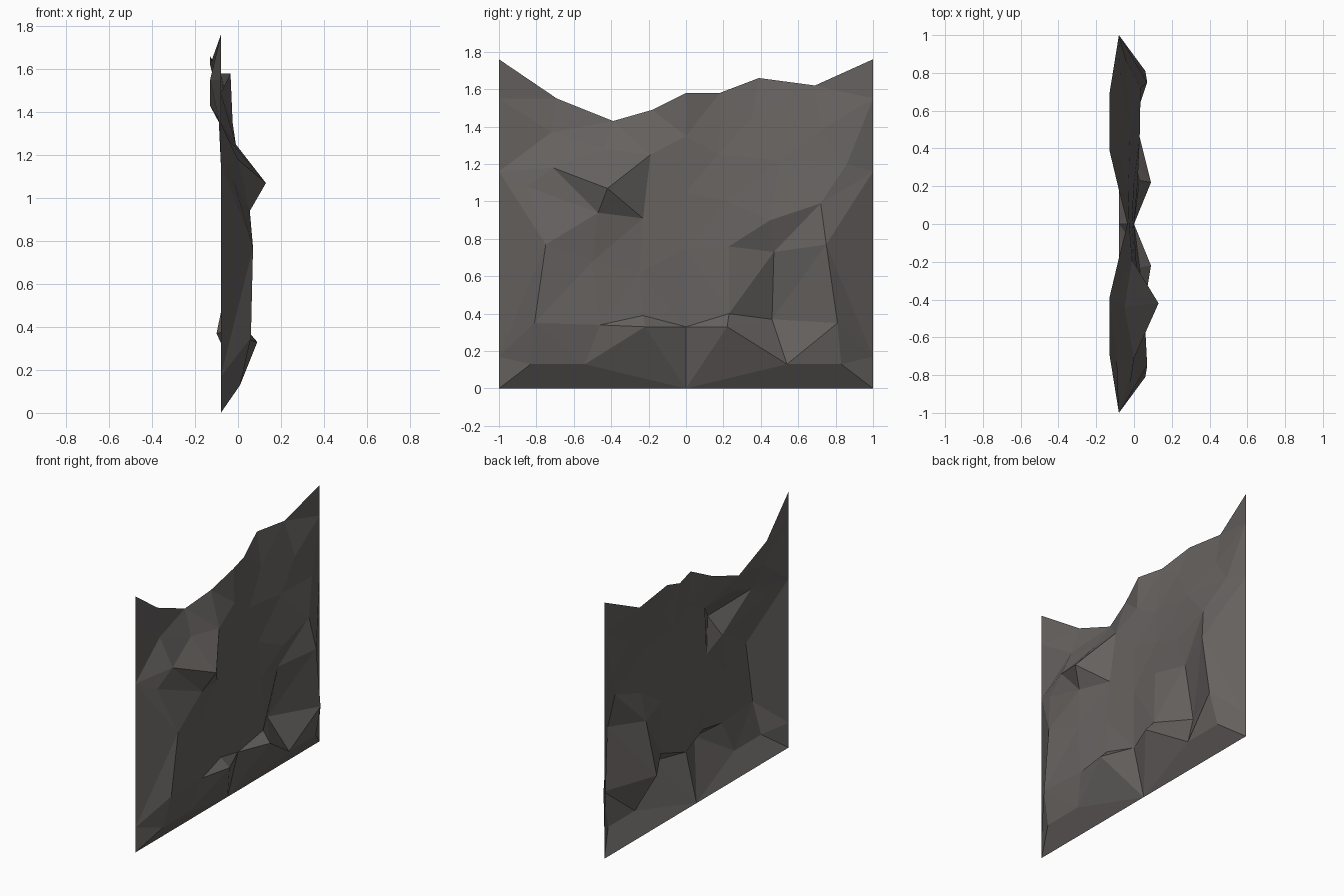
import bpy
from mathutils import Vector
from mathutils.geometry import delaunay_2d_cdt

if "Cube" in bpy.data.objects:
    bpy.data.objects.remove(bpy.data.objects["Cube"])

# Points are (y, z, depth x); shared points are merged by their y, z position
points, depths, lookup, creases = [], [], {}, []


def point(p):
    key = (p[0], p[1])
    if key not in lookup:
        lookup[key] = len(points)
        points.append(Vector(key))
        depths.append(p[2])
    return lookup[key]


def crease(*path):
    ids = [point(p) for p in path]
    creases.extend(zip(ids, ids[1:]))


def mirrored_crease(*path):
    crease(*path)
    crease(*[(-y, z, x) for y, z, x in path])


# Outline of the wall: straight foot, straight sides, jagged top
EDGE = -0.08
foot = [(y, 0.0, EDGE) for y in (-1.0, -0.77, 0.0, 0.77, 1.0)]
side_heights = (0.17, 1.16, 1.55)
right_side = [(1.0, z, EDGE) for z in side_heights]
left_side = [(-1.0, z, EDGE) for z in reversed(side_heights)]
top = [(1.0, 1.76, EDGE), (0.69, 1.62, -0.13), (0.39, 1.66, -0.13),
       (0.18, 1.58, -0.08), (0.0, 1.58, -0.035), (-0.18, 1.49, -0.08),
       (-0.39, 1.43, -0.13), (-0.69, 1.55, -0.13), (-1.0, 1.76, EDGE)]
outline = [point(p) for p in foot + right_side + top + left_side]

# Ridges at both ends and the foot of the wall
toe, knee, shin = (0.83, 0.13, 0.01), (0.81, 0.35, 0.06), (0.54, 0.13, 0.01)
chest, nose, notch = (0.75, 0.77, 0.07), (0.22, 0.33, 0.09), (0.0, 0.33, 0.0)
mirrored_crease((1.0, 0.17, EDGE), toe, (0.77, 0.0, EDGE))
mirrored_crease(toe, knee, chest, (1.0, 1.16, EDGE))
mirrored_crease(toe, shin, nose, notch)
mirrored_crease(shin, knee)
mirrored_crease(shin, (0.0, 0.0, EDGE), nose)
crease((0.0, 0.0, EDGE), notch)

# Hollow on the right half
pit, lip, brow = (0.46, 0.37, -0.10), (0.23, 0.40, 0.03), (0.47, 0.73, -0.025)
crease(nose, lip, pit, brow, chest)
crease(nose, pit, knee)
crease(pit, shin)
crease(notch, lip, brow, (0.72, 0.99, 0.035), chest)
crease(brow, (0.23, 0.76, 0.02), (0.45, 0.90, 0.03), (0.72, 0.99, 0.035))
crease(lip, (0.23, 0.76, 0.02))

# Small ledge on the left half
ledge, left_nose = (-0.46, 0.34, 0.05), (-0.22, 0.33, 0.09)
crease(ledge, (-0.23, 0.39, 0.03), notch)
crease((-0.23, 0.39, 0.03), left_nose, ledge, (-0.54, 0.13, 0.01))
crease(ledge, (-0.81, 0.35, 0.06))

# Jutting spike
spike = (-0.42, 1.07, 0.13)
ring = [(-0.71, 1.18, 0.0), (-0.47, 0.94, 0.055),
        (-0.23, 0.91, 0.005), (-0.19, 1.25, -0.01)]
crease(*ring)
for p in ring:
    crease(spike, p)
crease(ring[3], (-0.44, 1.28, -0.05), ring[0])
crease(spike, (-0.44, 1.28, -0.05))

# Gentle bumps over the rest of the face
for p in [(0.0, 0.75, 0.0), (-0.25, 0.62, 0.015), (-0.50, 0.68, 0.04),
          (0.0, 1.05, -0.01), (0.22, 1.0, 0.0), (0.17, 1.25, -0.03),
          (0.50, 1.22, -0.02), (0.72, 1.38, -0.07), (0.0, 1.35, -0.025),
          (0.35, 1.45, -0.07), (-0.72, 1.37, -0.09), (-0.85, 1.08, -0.02),
          (0.86, 1.2, -0.04)]:
    point(p)

# Triangulate inside the outline and push each point to its depth
verts, _, faces, origins, _, _ = delaunay_2d_cdt(points, creases, [outline], 1, 1e-5)
coords = [(depths[o[0]] if o else 0.0, v.x, v.y) for v, o in zip(verts, origins)]
mesh = bpy.data.meshes.new("rock_wall")
mesh.from_pydata(coords, [], faces)
mesh.update()

stone = bpy.data.materials.new("dark grey stone")
stone.diffuse_color = (0.13, 0.12, 0.115, 1.0)
stone.use_nodes = True
stone.node_tree.nodes["Principled BSDF"].inputs["Base Color"].default_value = stone.diffuse_color
mesh.materials.append(stone)
wall = bpy.data.objects.new("rock_wall", mesh)
bpy.context.collection.objects.link(wall)
